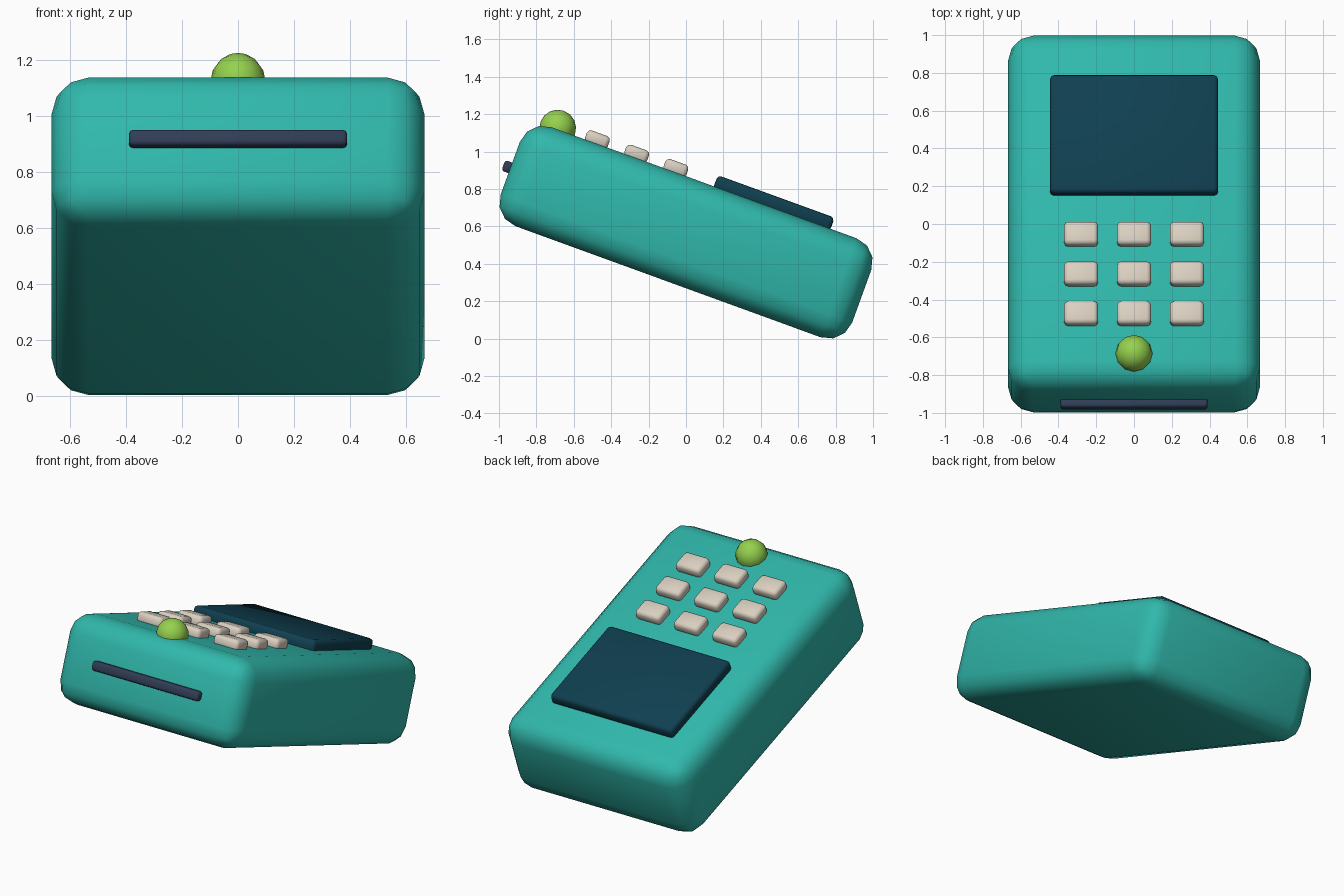
import bpy, math
from mathutils import Matrix

if "Cube" in bpy.data.objects:
    bpy.data.objects.remove(bpy.data.objects["Cube"])

# Whole device is laid out flat, then tilted so the front end is high
TILT = Matrix.Translation((0, 0, 0.569)) @ Matrix.Rotation(math.radians(-20), 4, 'X')


def material(name, rgb):
    m = bpy.data.materials.new(name)
    m.diffuse_color = (*rgb, 1)
    m.use_nodes = True
    m.node_tree.nodes["Principled BSDF"].inputs["Base Color"].default_value = m.diffuse_color
    return m


TEAL = material("teal", (0.03, 0.48, 0.41))
NAVY = material("dark blue glass", (0.005, 0.05, 0.08))
CREAM = material("cream", (0.70, 0.63, 0.53))
LIME = material("lime green", (0.30, 0.64, 0.075))
SLATE = material("slate", (0.03, 0.047, 0.095))


def finish(name, mat):
    ob = bpy.context.object
    ob.name = name
    ob.data.materials.append(mat)
    ob.matrix_world = TILT @ ob.matrix_basis
    bpy.ops.object.shade_smooth()
    return ob


def rounded_box(name, loc, size, radius, segments, mat):
    bpy.ops.mesh.primitive_cube_add(size=1, location=loc)
    ob = bpy.context.object
    ob.data.transform(Matrix.Diagonal((*size, 1)))
    bev = ob.modifiers.new("round edges", 'BEVEL')
    bev.width = radius
    bev.segments = segments
    bev.limit_method = 'NONE'
    bev.harden_normals = False
    return finish(name, mat)


# Case
rounded_box("body", (0, 0, 0), (1.332, 2.0, 0.563), 0.132, 3, TEAL)

# Display plate on the low rear half
rounded_box("screen", (0, 0.388, 0.305), (0.89, 0.665, 0.08), 0.022, 2, NAVY)

# Keypad
for row in range(3):
    for col in range(3):
        rounded_box(f"key_{row + 1}_{col + 1}",
                    ((col - 1) * 0.28, -0.168 - row * 0.2235, 0.303),
                    (0.18, 0.13, 0.072), 0.022, 2, CREAM)

# Slot bar on the front end
rounded_box("slot", (0, -1.01, 0.002), (0.78, 0.06, 0.06), 0.015, 2, SLATE)

# Round button
bpy.ops.mesh.primitive_uv_sphere_add(segments=12, ring_count=8, radius=0.098,
                                     location=(0, -0.835, 0.289))
finish("ball_button", LIME)
